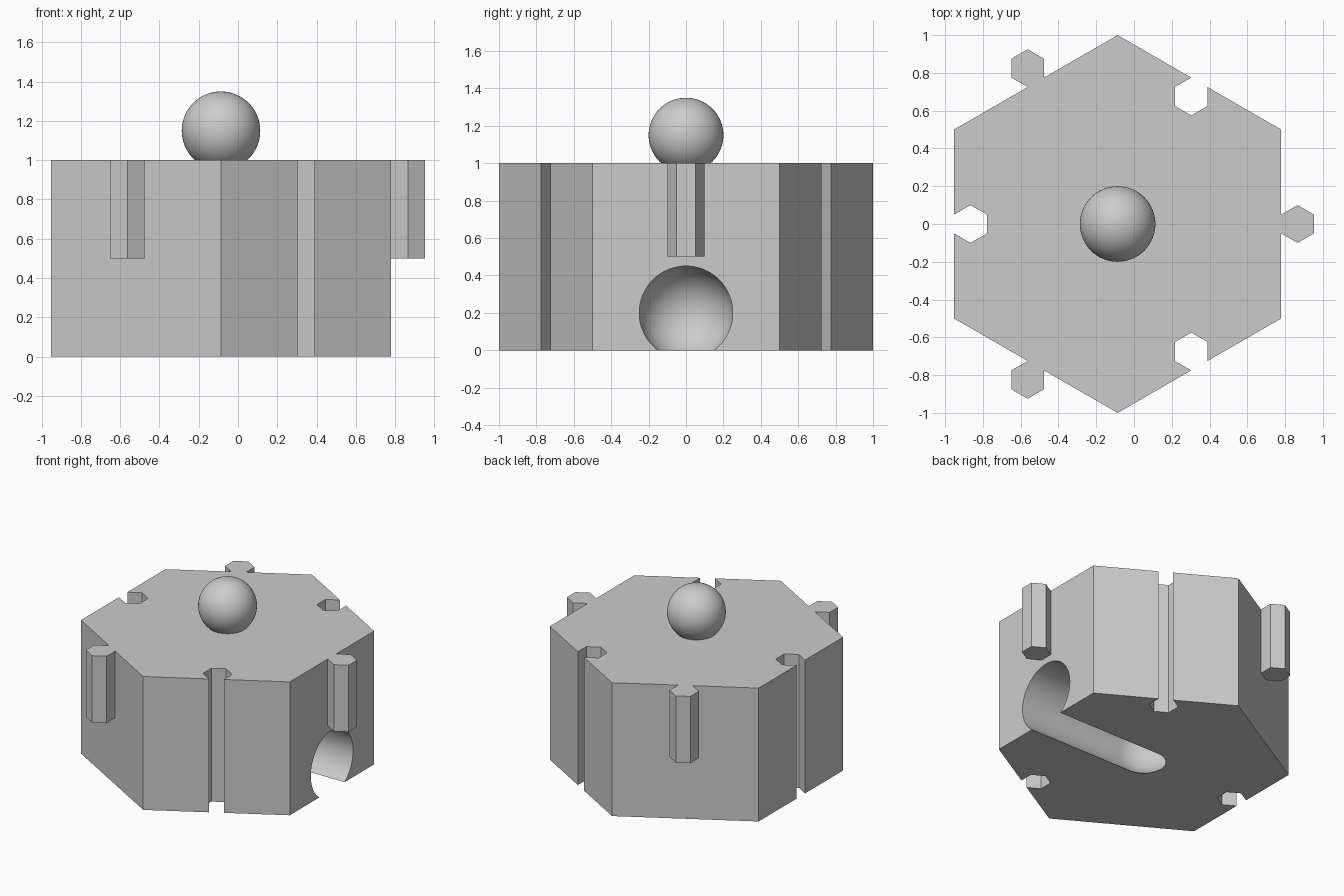
import bpy, bmesh
from math import sin, cos, pi, radians, sqrt
from mathutils import Vector, Matrix

cube = bpy.data.objects.get("Cube")
if cube:
    bpy.data.objects.remove(cube)

APOTHEM = sqrt(3) / 2          # block has a circumradius of 1
PEG_R = 0.1
PEG_APOTHEM = PEG_R * APOTHEM
CENTRE = Vector((-PEG_APOTHEM, 0, 0))

grey = bpy.data.materials.new("plain grey")
grey.use_nodes = True
grey.diffuse_color = (0.6, 0.6, 0.6, 1)
grey.node_tree.nodes["Principled BSDF"].inputs["Base Color"].default_value = (0.6, 0.6, 0.6, 1)


def finish(name, bm):
    bmesh.ops.recalc_face_normals(bm, faces=bm.faces)
    mesh = bpy.data.meshes.new(name)
    bm.to_mesh(mesh)
    bm.free()
    mesh.materials.append(grey)
    obj = bpy.data.objects.new(name, mesh)
    bpy.context.collection.objects.link(obj)
    return obj


def activate(obj):
    bpy.ops.object.select_all(action='DESELECT')
    obj.select_set(True)
    bpy.context.view_layer.objects.active = obj


def prism(name, outline, bottom, top):
    bm = bmesh.new()
    face = bm.faces.new([bm.verts.new((p.x, p.y, bottom)) for p in outline])
    new = bmesh.ops.extrude_face_region(bm, geom=[face])["geom"]
    verts = [v for v in new if isinstance(v, bmesh.types.BMVert)]
    bmesh.ops.translate(bm, vec=(0, 0, top - bottom), verts=verts)
    return finish(name, bm)


def hexagon(centre, radius):
    return [centre + Vector((cos(a), sin(a), 0)) * radius
            for a in (radians(30 + 60 * i) for i in range(6))]


# Block outline: every other side has a hexagonal slot
outline = []
for side in range(6):
    turn = Matrix.Rotation(radians(60 * side), 3, 'Z')
    points = [Vector((APOTHEM, -0.5, 0))]
    if side % 2:
        ring = hexagon(Vector((APOTHEM - PEG_APOTHEM, 0, 0)), PEG_R)
        points += [ring[i] for i in (5, 4, 3, 2, 1, 0)]
    outline += [CENTRE + turn @ p for p in points]
block = prism("block", outline, 0, 1)

# Round-ended channel, cut from the middle of the base out through the side
R = 0.25
bm = bmesh.new()
profile = [(-R * cos(a), R * sin(a)) for a in (pi / 2 * i / 16 for i in range(17))]
profile += [(1.2, R), (1.2, 0)]
verts = [bm.verts.new((x, y, 0)) for x, y in profile]
edges = [bm.edges.new(pair) for pair in zip(verts, verts[1:])]
bmesh.ops.spin(bm, geom=verts + edges, cent=(0, 0, 0), axis=(1, 0, 0),
               angle=2 * pi, steps=64)
bmesh.ops.remove_doubles(bm, verts=bm.verts, dist=0.0005)
bmesh.ops.translate(bm, vec=CENTRE + Vector((0, 0, 0.2)), verts=bm.verts)
cutter = finish("channel_cutter", bm)
cutter.hide_render = True
cut = block.modifiers.new("channel", 'BOOLEAN')
cut.operation = 'DIFFERENCE'
cut.solver = 'EXACT'
cut.object = cutter
activate(block)
bpy.ops.object.modifier_apply(modifier=cut.name)
bpy.data.objects.remove(cutter)
bpy.ops.object.shade_smooth_by_angle(angle=radians(25))

# Pegs on the three sides without slots
for name, angle in (("left_peg", 0), ("back_peg", 120), ("front_peg", 240)):
    a = radians(angle)
    reach = APOTHEM + PEG_APOTHEM
    middle = CENTRE + Vector((cos(a), sin(a), 0)) * reach
    prism(name, hexagon(middle, PEG_R), 0.5, 1)

# Ball sunk slightly into the top
bm = bmesh.new()
bmesh.ops.create_uvsphere(bm, u_segments=64, v_segments=32, radius=0.2)
bmesh.ops.translate(bm, vec=CENTRE + Vector((0, 0, 1.15)), verts=bm.verts)
ball = finish("ball", bm)
activate(ball)
bpy.ops.object.shade_smooth_by_angle(angle=radians(30))
